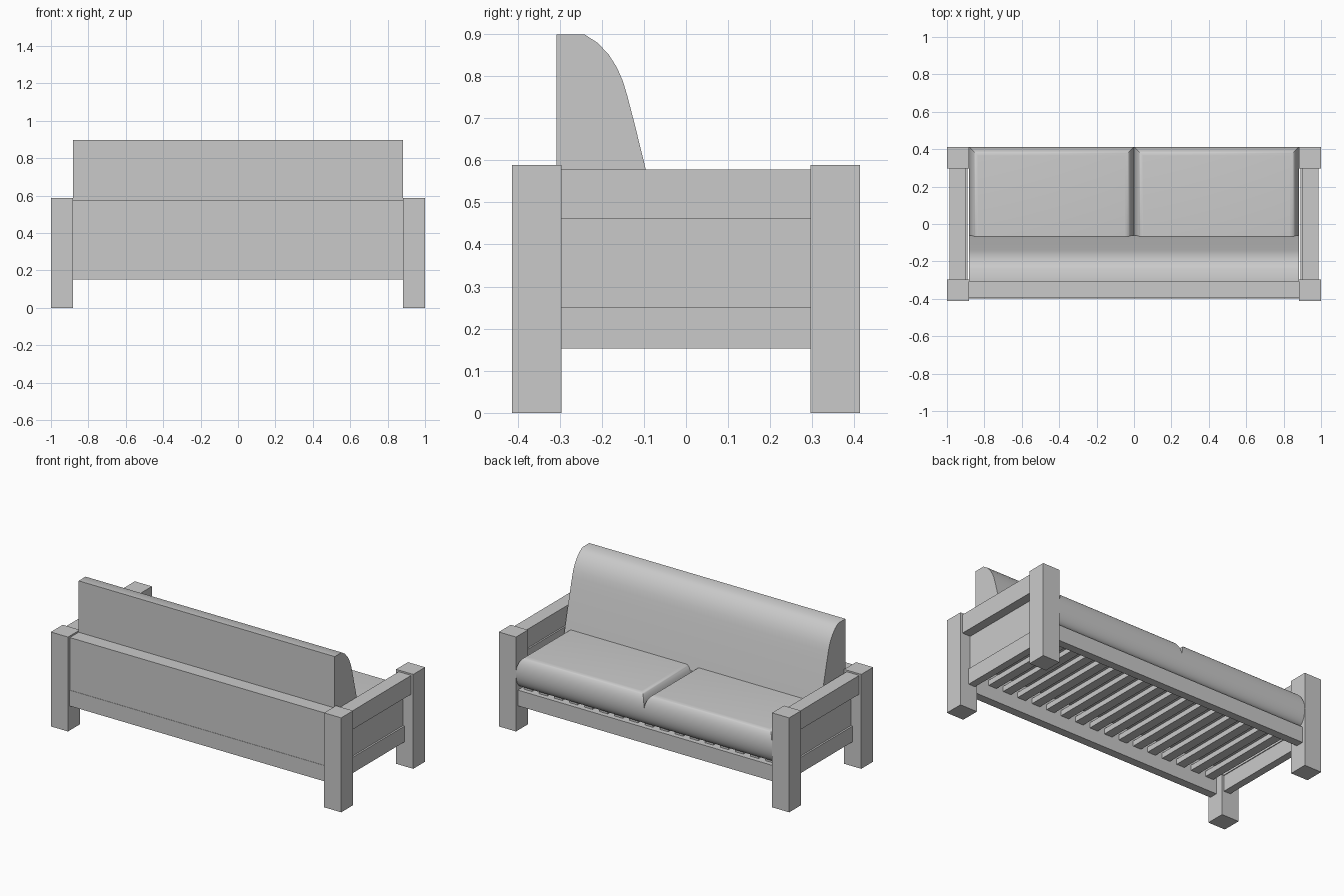
import bpy
import math

cube = bpy.data.objects.get("Cube")
if cube:
    bpy.data.objects.remove(cube, do_unlink=True)

TONE = (0.59, 0.59, 0.59, 1)
grey = bpy.data.materials.new("plain_grey")
grey.use_nodes = True
grey.diffuse_color = TONE
grey.node_tree.nodes["Principled BSDF"].inputs["Base Color"].default_value = TONE


def make(name, verts, faces, smooth=False):
    mesh = bpy.data.meshes.new(name)
    mesh.from_pydata(verts, [], faces)
    mesh.materials.append(grey)
    obj = bpy.data.objects.new(name, mesh)
    bpy.context.collection.objects.link(obj)
    if smooth:
        bpy.ops.object.select_all(action='DESELECT')
        obj.select_set(True)
        bpy.context.view_layer.objects.active = obj
        bpy.ops.object.shade_smooth_by_angle(angle=math.radians(42))
    return obj


def loft(name, rings, smooth=False):
    """Join equal rings of points and cap both ends."""
    n = len(rings[0])
    verts = [p for ring in rings for p in ring]
    faces = [tuple(reversed(range(n))), tuple(range(len(verts) - n, len(verts)))]
    for r in range(len(rings) - 1):
        for i in range(n):
            j = (i + 1) % n
            faces.append((r * n + i, r * n + j, (r + 1) * n + j, (r + 1) * n + i))
    return make(name, verts, faces, smooth)


def rectangle(x, y, z, inset_x=0.0, inset_y=0.0):
    (x0, x1), (y0, y1) = sorted(x), sorted(y)
    x0, x1, y0, y1 = x0 + inset_x, x1 - inset_x, y0 + inset_y, y1 - inset_y
    return [(x0, y0, z), (x1, y0, z), (x1, y1, z), (x0, y1, z)]


def box(name, x, y, z):
    return loft(name, [rectangle(x, y, h) for h in z])


def cushion(name, x, y, z, bulge, steps=20):
    """Cushion with a rolled front; its sides round over at the top only."""
    mid, half = (z[0] + z[1]) / 2, (z[1] - z[0]) / 2
    rings = []
    for k in range(steps + 1):
        t = math.pi * (k / steps - 0.5)
        inset = bulge * (1 - math.cos(t))
        rings.append(rectangle(x, y, mid + half * math.sin(t), inset if t > 0 else 0, inset))
    return loft(name, rings, True)


INNER = 0.882
RAIL_Y = (-0.297, 0.297)
LOW, MID, HIGH, TOP = 0.153, 0.251, 0.461, 0.578

# Corner posts, arms and seat cushions on both sides
for side, s in (("left", 1), ("right", -1)):
    for end, e in (("front", -1), ("back", 1)):
        box(f"{end}_{side}_post", (s * INNER, s), (e * 0.296, e * 0.413), (0, 0.588))
    box(f"{side}_arm_rail", (s * 0.9, s * 0.986), RAIL_Y, (HIGH, TOP))
    box(f"{side}_arm_panel", (s * 0.89, s * 0.93), RAIL_Y, (MID, HIGH))
    box(f"{side}_lower_rail", (s * 0.895, s * 0.941), RAIL_Y, (LOW, MID))
    cushion(f"{side}_seat_cushion", (0, s * INNER), (-0.305, 0.413), (0.266, 0.46), 0.048)

# Long frame boards
LONG = (-INNER, INNER)
box("rear_top_rail", LONG, (-0.395, -0.308), (HIGH, TOP))
box("rear_panel", LONG, (-0.395, -0.345), (MID, HIGH))
box("rear_lower_rail", LONG, (-0.397, -0.345), (LOW, MID))
box("seat_lower_rail", LONG, (0.345, 0.395), (LOW, MID))

# Slats under the cushions
SLATS = 17
for i in range(SLATS):
    cx = (i - (SLATS - 1) / 2) * 0.104
    box(f"slat_{i + 1}", (cx - 0.028, cx + 0.028), (-0.345, 0.365), (0.235, 0.268))

# Backrest cushion with a curved face
profile = [(-0.308, 0.43), (-0.061, 0.43), (-0.071, 0.475), (-0.096, 0.58), (-0.123, 0.69),
           (-0.14, 0.755), (-0.15, 0.788), (-0.164, 0.82), (-0.183, 0.85), (-0.209, 0.878),
           (-0.24, 0.898), (-0.308, 0.898)]
loft("backrest", [[(x, y, z) for y, z in profile] for x in LONG], True)
